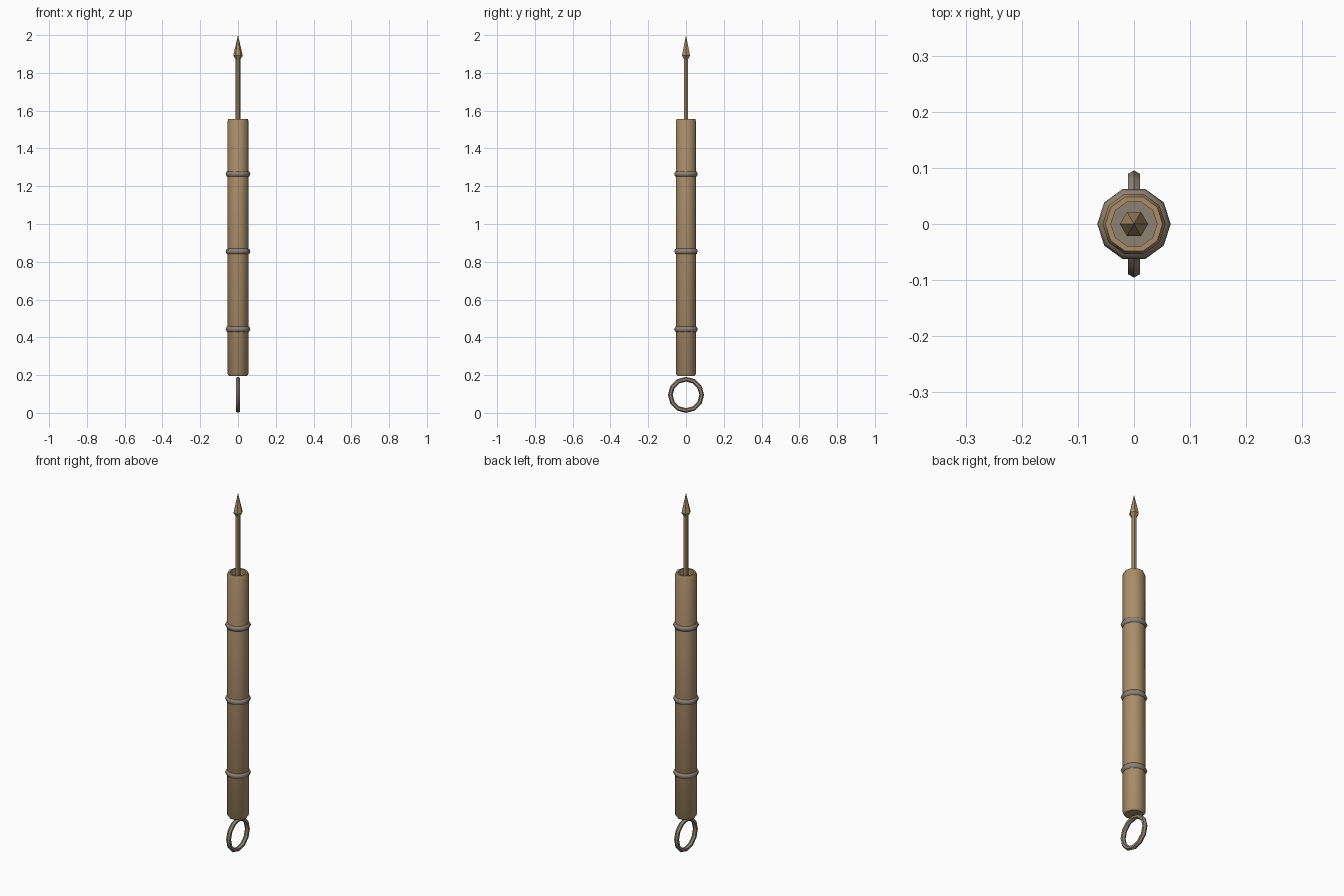
import bpy, bmesh, math

if "Cube" in bpy.data.objects:
    bpy.data.objects.remove(bpy.data.objects["Cube"])

def material(name, c):
    m = bpy.data.materials.new(name)
    m.diffuse_color = (*c, 1)
    m.use_nodes = True
    m.node_tree.nodes["Principled BSDF"].inputs["Base Color"].default_value = m.diffuse_color
    return m

wood = material("wood", (0.40, 0.27, 0.14))
metal = material("metal", (0.27, 0.22, 0.17))

def finish(name, bm, mats, smooth=30):
    bmesh.ops.recalc_face_normals(bm, faces=bm.faces)
    me = bpy.data.meshes.new(name)
    bm.to_mesh(me)
    bm.free()
    ob = bpy.data.objects.new(name, me)
    bpy.context.collection.objects.link(ob)
    for m in mats:
        me.materials.append(m)
    bpy.ops.object.select_all(action='DESELECT')
    bpy.context.view_layer.objects.active = ob
    ob.select_set(True)
    if smooth:
        bpy.ops.object.shade_smooth_by_angle(angle=math.radians(smooth))
    return ob

def lathe(name, profile, n, mats, smooth=40, cap_mat=0):
    """Revolve (radius, z) points about z; radius 0 closes to a point."""
    bm = bmesh.new()
    rows = []
    for r, z in profile:
        k = n if r > 0 else 1
        rows.append([bm.verts.new((r * math.cos(i * math.tau / n),
                                   r * math.sin(i * math.tau / n), z)) for i in range(k)])
    for a, b in zip(rows, rows[1:]):
        for i in range(n):
            j = (i + 1) % n
            vs = [a[i % len(a)], a[j % len(a)], b[j % len(b)], b[i % len(b)]]
            bm.faces.new(list(dict.fromkeys(vs)))
    if len(rows[-1]) > 1:
        bm.faces.new(rows[-1]).material_index = cap_mat
    if len(rows[0]) > 1:
        bm.faces.new(rows[0][::-1])
    return finish(name, bm, mats, smooth)

def torus(name, R, r, n, k, center, axis, mat):
    bm = bmesh.new()
    g = []
    for i in range(n):
        a = i * math.tau / n
        row = []
        for j in range(k):
            b = j * math.tau / k
            d, h = R + r * math.cos(b), r * math.sin(b)
            p = (d * math.cos(a), d * math.sin(a), h)
            if axis == 'X':
                p = (p[2], p[1], -p[0])
            row.append(bm.verts.new([p[q] + center[q] for q in range(3)]))
        g.append(row)
    for i in range(n):
        for j in range(k):
            bm.faces.new((g[i][j], g[(i + 1) % n][j],
                          g[(i + 1) % n][(j + 1) % k], g[i][(j + 1) % k]))
    return finish(name, bm, [mat], 45)

# handle with chamfered ends and a recessed grey top
lathe("handle", [(0.047, 0.195), (0.056, 0.207), (0.056, 1.545), (0.051, 1.557),
                 (0.041, 1.557), (0.041, 1.525)], 10, [wood, metal], 40, 1)

# grip bands
for i, z in enumerate((0.443, 0.855, 1.265)):
    torus(f"grip_band_{i + 1}", 0.048, 0.0175, 10, 8, (0, 0, z), 'Z', metal)

# spike shaft and pointed head
lathe("spike_shaft", [(0.013, 1.52), (0.013, 1.89)], 6, [wood], 0)
lathe("spike_head", [(0.013, 1.872), (0.025, 1.892), (0, 2.0)], 6, [wood], 0)

# hanging ring at the base
torus("hanging_ring", 0.083, 0.0125, 12, 6, (0, 0, 0.0955), 'X', metal)
